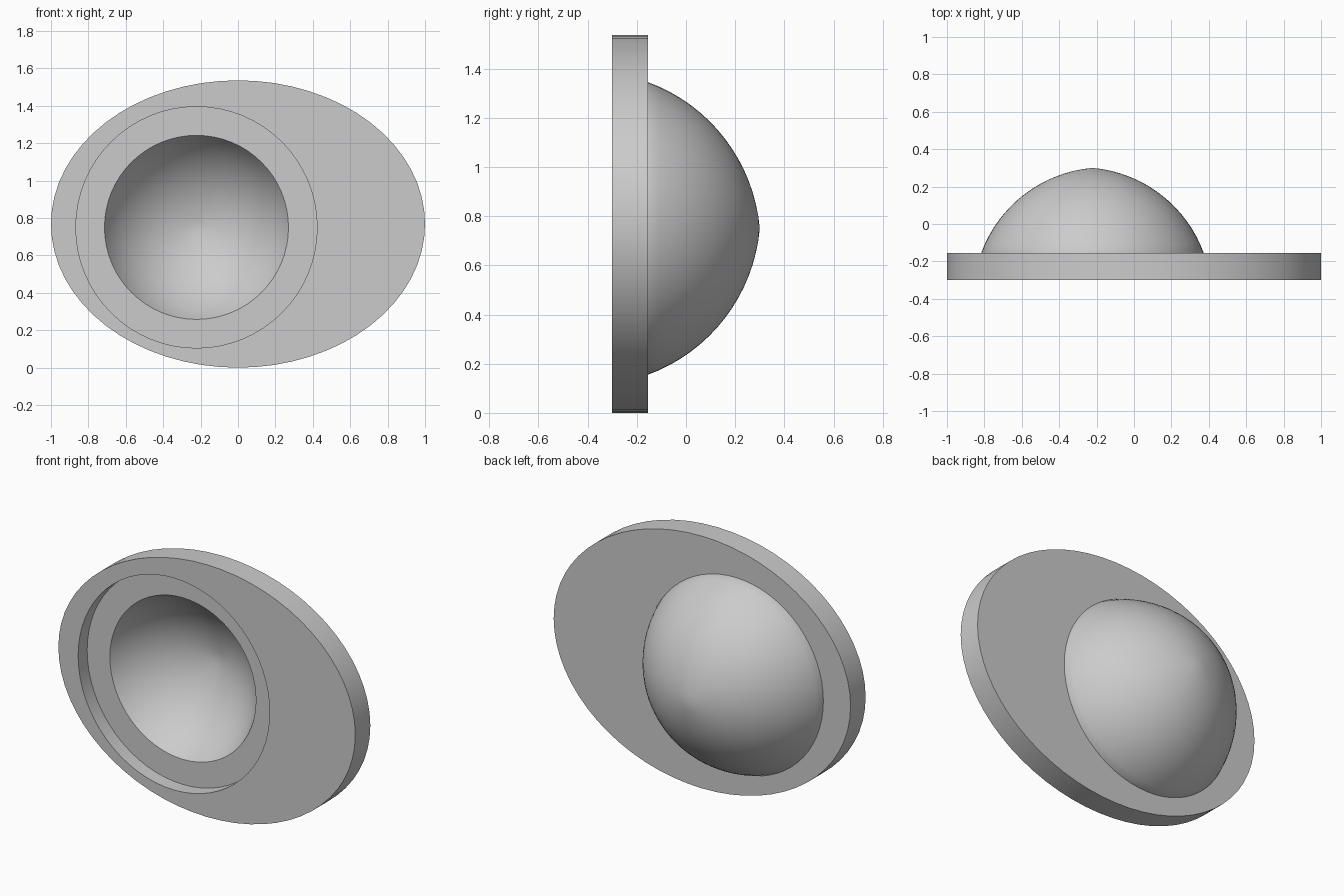
import bpy, bmesh
from math import sin, cos, pi, radians

if "Cube" in bpy.data.objects:
    bpy.data.objects.remove(bpy.data.objects["Cube"], do_unlink=True)

SEG = 64
FRONT, FLOOR, BACK = -0.30, -0.213, -0.155
HOLE_X, HOLE_Z = -0.222, 0.75       # axis of the dome and recess
NECK, RECESS, MOUTH = 0.595, 0.645, 0.492

grey = bpy.data.materials.new("light_grey")
grey.use_nodes = True
colour = (0.6, 0.6, 0.6, 1)
grey.diffuse_color = colour
grey.node_tree.nodes["Principled BSDF"].inputs["Base Color"].default_value = colour


def ring(bm, y, rx, rz=None, cx=HOLE_X, cz=HOLE_Z):
    """Loop of vertices around the y axis; a zero radius gives one pole."""
    if rx < 1e-4:
        return [bm.verts.new((cx, y, cz))]
    rz = rx if rz is None else rz
    return [bm.verts.new((cx + rx * cos(2 * pi * i / SEG), y,
                          cz + rz * sin(2 * pi * i / SEG))) for i in range(SEG)]


def skin(bm, rings):
    for a, b in zip(rings, rings[1:]):
        for i in range(SEG):
            j = (i + 1) % SEG
            corners = [a[i % len(a)], a[j % len(a)], b[j % len(b)], b[i % len(b)]]
            bm.faces.new(list(dict.fromkeys(corners)))


def finish(bm, name):
    # Seen from behind, these section loops run so that faces point inward
    bmesh.ops.recalc_face_normals(bm, faces=bm.faces)
    mesh = bpy.data.meshes.new(name)
    bm.to_mesh(mesh)
    bm.free()
    mesh.materials.append(grey)
    obj = bpy.data.objects.new(name, mesh)
    bpy.context.collection.objects.link(obj)
    bpy.ops.object.select_all(action="DESELECT")
    obj.select_set(True)
    bpy.context.view_layer.objects.active = obj
    bpy.ops.object.shade_smooth_by_angle(angle=radians(30))
    return obj


def arc(radius, base, height, start, end=85, steps=16):
    """Slightly pointed dome section from its rim to its pole, as (y, radius)."""
    a0, a1 = radians(start), radians(end)
    points = []
    for k in range(steps + 1):
        a = a0 + (a1 - a0) * k / steps
        r = radius * (cos(a) - cos(a1)) / (cos(a0) - cos(a1))
        y = base + height * (sin(a) - sin(a0)) / (sin(a1) - sin(a0))
        points.append((y, r))
    return points


# Oval plate with a stepped round recess in front
bm = bmesh.new()
skin(bm, [ring(bm, BACK, NECK),
          ring(bm, BACK, 1, 0.768, 0, 0.768),
          ring(bm, FRONT, 1, 0.768, 0, 0.768),
          ring(bm, FRONT, RECESS),
          ring(bm, FLOOR, RECESS),
          ring(bm, FLOOR, NECK)])
finish(bm, "oval_plate")

# Hollow dome behind the plate, open at the front
outer = arc(NECK, BACK, 0.455, 20)
inner = arc(MOUTH, FLOOR, 0.335, 26.5)
profile = inner[::-1] + [(FLOOR, NECK)] + outer
bm = bmesh.new()
skin(bm, [ring(bm, y, r) for y, r in profile])
finish(bm, "hollow_dome")
